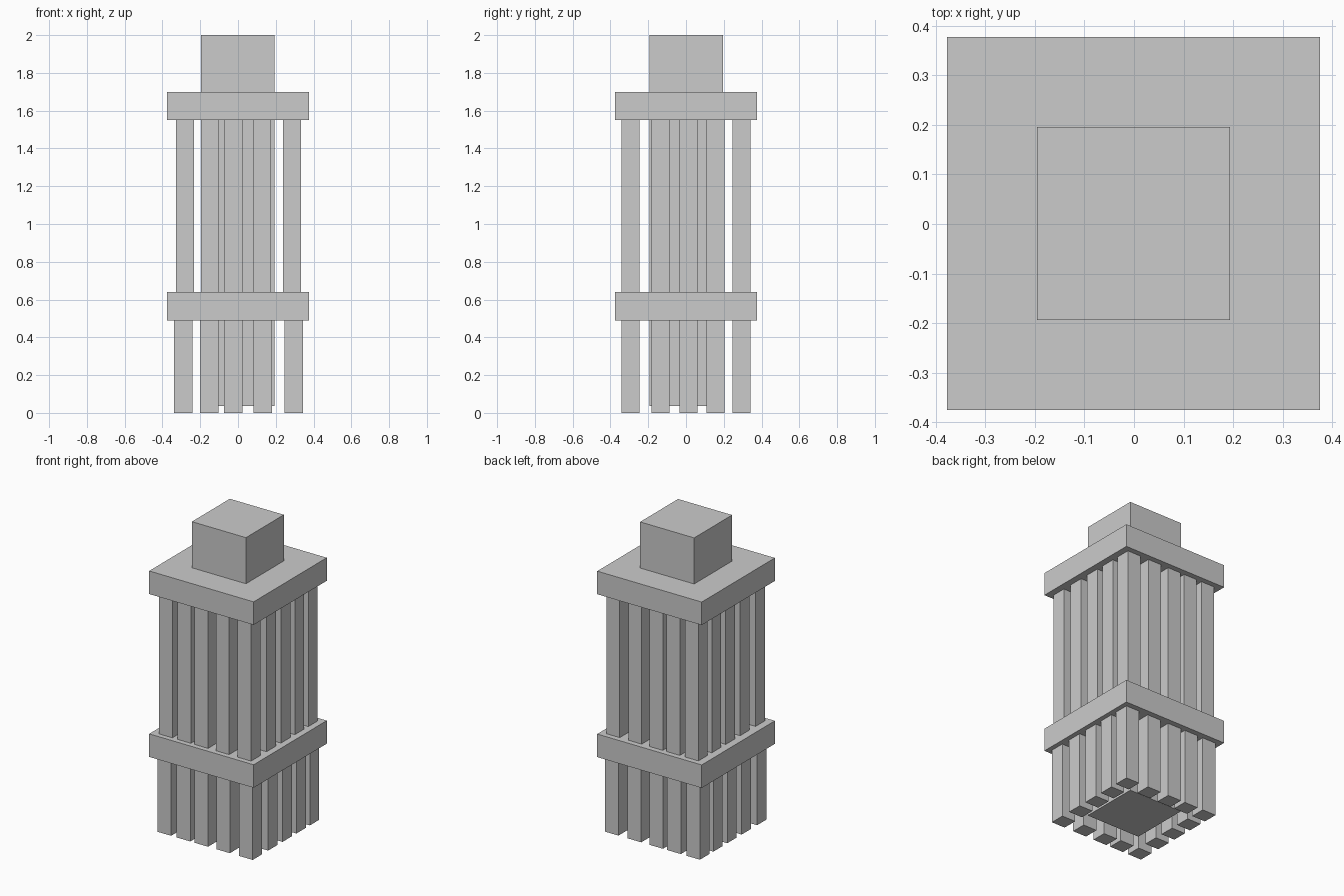
import bpy

if "Cube" in bpy.data.objects:
    bpy.data.objects.remove(bpy.data.objects["Cube"])


def box(name, x, y, z):
    """Axis-aligned box from (min, max) ranges."""
    bpy.ops.mesh.primitive_cube_add(
        size=1, location=[(r[0] + r[1]) / 2 for r in (x, y, z)])
    ob = bpy.context.object
    ob.name = name
    ob.scale = [r[1] - r[0] for r in (x, y, z)]
    bpy.ops.object.transform_apply(location=False, rotation=False, scale=True)
    return ob


def column_ring(name, xs, ys, width_x, width_y, z):
    """Square columns around the perimeter of a 5 x 5 layout."""
    for i, x in enumerate(xs):
        for j, y in enumerate(ys):
            if i in (0, 4) or j in (0, 4):
                box(f"{name}_{i}_{j}", (x - width_x / 2, x + width_x / 2),
                    (y - width_y / 2, y + width_y / 2), z)


# Central core, running the full height and rising above the roof slab
box("tower_core", (-0.196, 0.193), (-0.194, 0.196), (0.037, 2.0))

# Floor slabs
box("lower_slab", (-0.377, 0.375), (-0.375, 0.377), (0.49, 0.64))
box("upper_slab", (-0.377, 0.375), (-0.375, 0.377), (1.55, 1.70))

# Unevenly spaced column rings, the upper one slightly narrower in x
column_x = [-0.291, -0.153, -0.025, 0.132, 0.296]
column_y = [-0.294, -0.135, 0.013, 0.156, 0.294]
column_ring("lower_column", column_x, column_y, 0.098, 0.096, (0.0, 0.49))
column_ring("upper_column", [x * 0.965 for x in column_x], column_y,
            0.096, 0.096, (0.64, 1.55))
